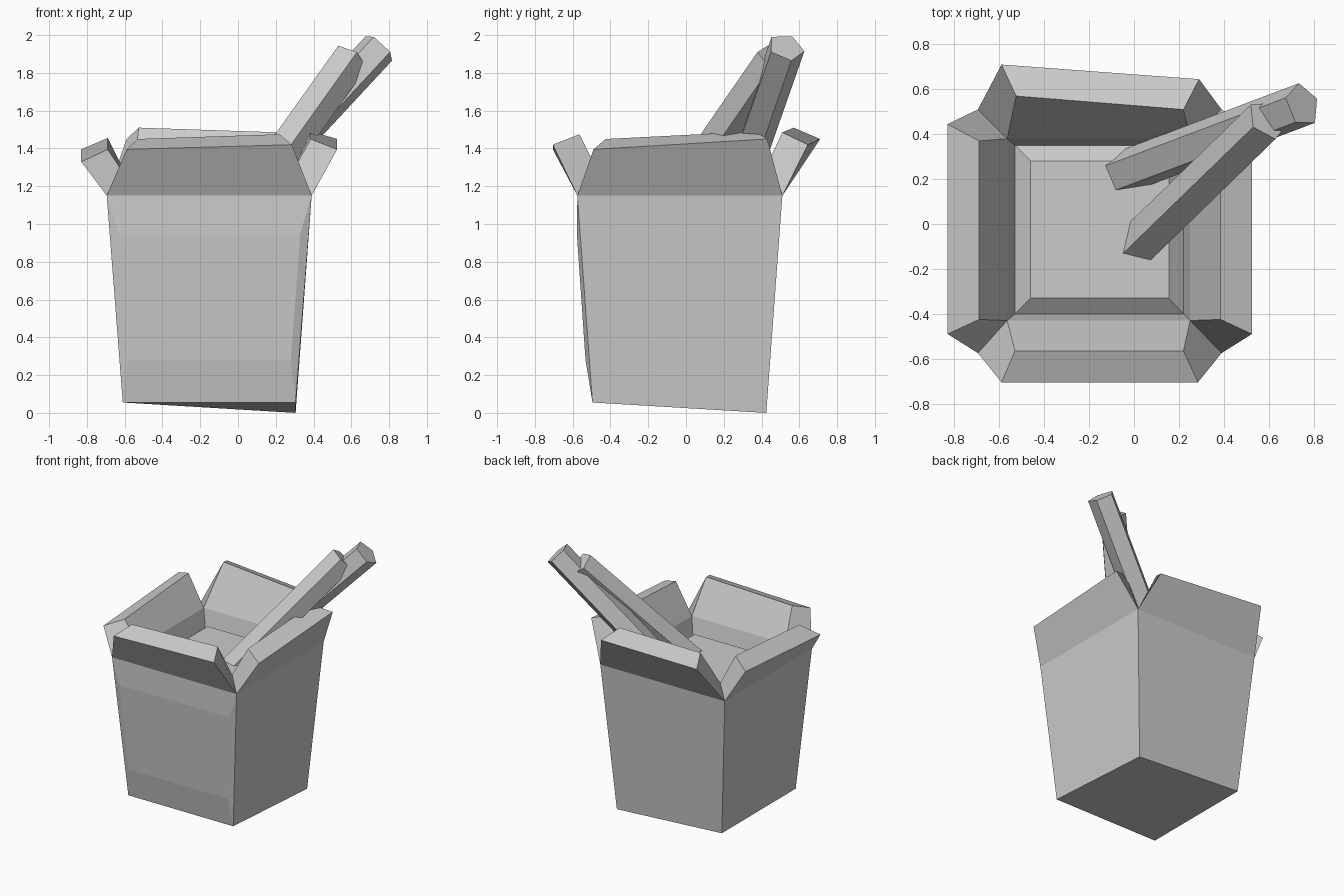
import bpy
import bmesh
from mathutils import Vector, Quaternion
from math import tau, radians

if "Cube" in bpy.data.objects:
    bpy.data.objects.remove(bpy.data.objects["Cube"])


def make_object(name, verts, faces):
    bm = bmesh.new()
    vs = [bm.verts.new(v) for v in verts]
    for f in faces:
        bm.faces.new([vs[i] for i in f])
    bmesh.ops.recalc_face_normals(bm, faces=bm.faces)
    mesh = bpy.data.meshes.new(name)
    bm.to_mesh(mesh)
    bm.free()
    obj = bpy.data.objects.new(name, mesh)
    bpy.context.collection.objects.link(obj)
    return obj


def rect(x0, x1, y0, y1, z):
    """Four corners: front left, front right, back right, back left."""
    return [(x0, y0, z), (x1, y0, z), (x1, y1, z), (x0, y1, z)]


# Takeout box: tapered walls, thick lips and four splayed flaps
base = rect(-0.61, 0.305, -0.495, 0.425, 0.055)
base[2] = (0.305, 0.425, 0.0)                       # sagging back corner
rim = rect(-0.695, 0.39, -0.575, 0.51, 1.15)
inner = rect(-0.565, 0.25, -0.43, 0.38, 1.21)
lower = rect(-0.53, 0.22, -0.40, 0.35, 1.07)
# Per flap: outer tip start/end, inner tip start/end
flap_tips = [
    (-0.59, -0.705, 1.395), (0.285, -0.705, 1.42), (-0.53, -0.565, 1.45), (0.22, -0.565, 1.475),
    (0.525, -0.49, 1.395), (0.525, 0.43, 1.45), (0.385, -0.425, 1.45), (0.385, 0.37, 1.49),
    (0.29, 0.645, 1.42), (-0.59, 0.71, 1.45), (0.22, 0.51, 1.485), (-0.525, 0.57, 1.51),
    (-0.83, 0.445, 1.395), (-0.83, -0.49, 1.33), (-0.69, 0.37, 1.455), (-0.69, -0.425, 1.395),
]
# Slightly bulging front panel
bulge = [(-0.58, -0.532, 0.28), (0.28, -0.532, 0.28), (0.33, -0.578, 0.95), (-0.63, -0.578, 0.95)]
verts = base + rim + inner + lower + flap_tips + bulge
faces = [(3, 2, 1, 0), (12, 13, 14, 15)]
for i in range(4):
    j = (i + 1) % 4
    ra, rb, ia, ib = 4 + i, 4 + j, 8 + i, 8 + j
    oa, ob, ta, tb = range(16 + 4 * i, 20 + 4 * i)
    if i:
        faces.append((i, j, rb, ra))                # plain wall
    faces += [
        (ra, rb, ob, oa),                           # flap outside
        (oa, ob, tb, ta),                           # flap top edge
        (ta, tb, ib, ia),                           # flap inside
        (ra, oa, ta, ia), (rb, ib, tb, ob),         # flap ends
        (ia, ib, 12 + j, 12 + i),                   # inner wall
    ]
front = [0, 1, 5, 4]
panel = [32, 33, 34, 35]
faces.append(panel)
for i in range(4):
    j = (i + 1) % 4
    faces.append((front[i], front[j], panel[j], panel[i]))
make_object("takeout_box", verts, faces)

# Food filling: low block with sloped sides
food = rect(-0.53, 0.22, -0.40, 0.35, 1.075) + rect(-0.46, 0.155, -0.33, 0.28, 1.13)
make_object("food", food, [(3, 2, 1, 0), (4, 5, 6, 7)] +
            [(i, (i + 1) % 4, 4 + (i + 1) % 4, 4 + i) for i in range(4)])


# Chopsticks: five-sided rods that sink into the food
def chopstick(name, top, direction, corner, radius, length):
    top, d = Vector(top), Vector(direction).normalized()
    ref = Vector(corner)
    ref = (ref - d * ref.dot(d)).normalized() * radius
    ring = [Quaternion(d, tau * k / 5) @ ref for k in range(5)]
    pts = [top + r for r in ring] + [top + r - d * length for r in ring]
    sides = [(k, (k + 1) % 5, 5 + (k + 1) % 5, 5 + k) for k in range(5)]
    make_object(name, pts, sides + [(0, 1, 2, 3, 4), (9, 8, 7, 6, 5)])


chopstick("chopstick_front", (0.595, 0.465, 1.875), (0.505, 0.49, 0.71), (0.34, -0.87, 0.34), 0.1, 1.16)
chopstick("chopstick_back", (0.75, 0.53, 1.935), (0.65, 0.245, 0.70), (0.07, 0.03, -0.075), 0.1, 1.25)
